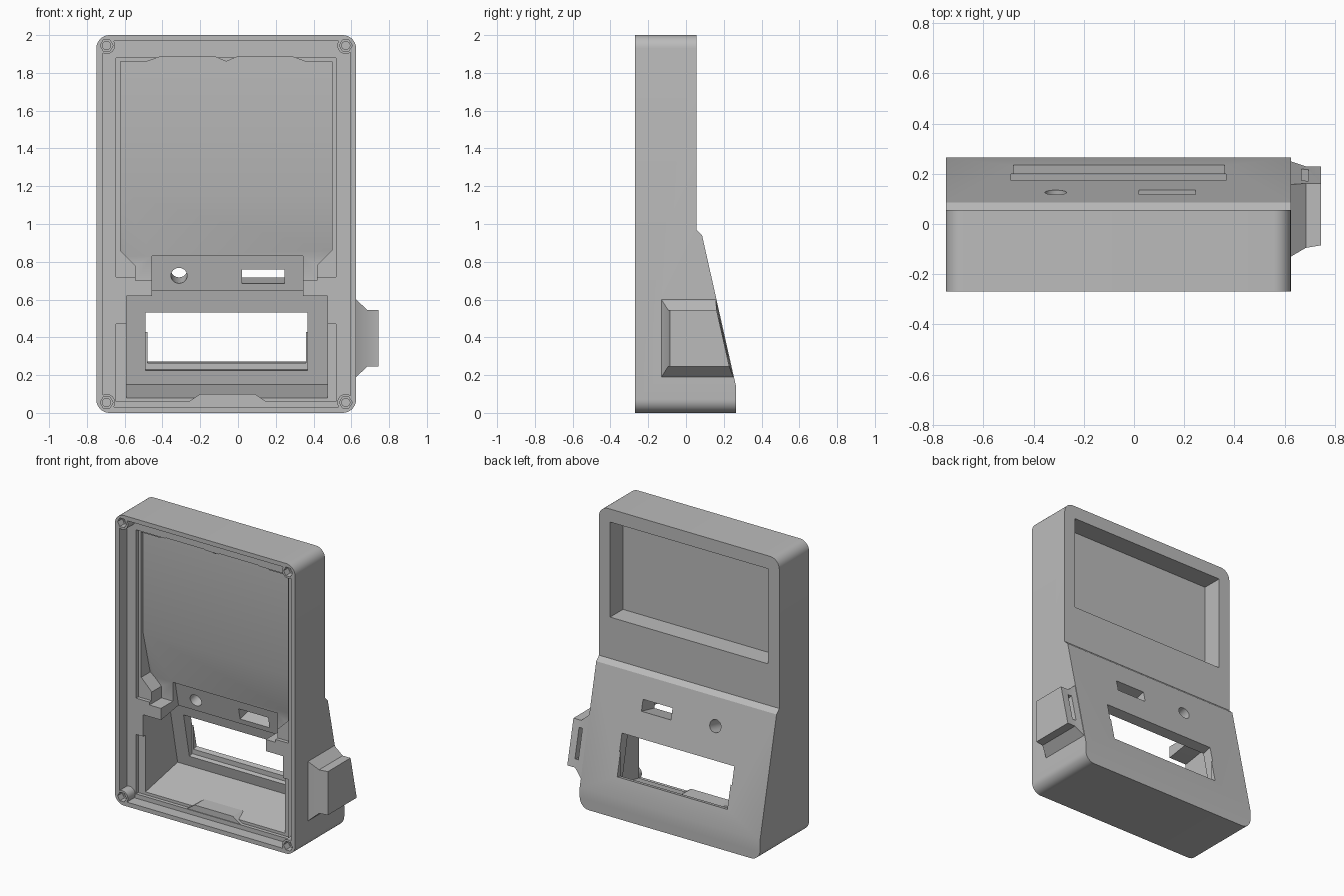
import bpy, bmesh, math
from mathutils import Vector

cube = bpy.data.objects.get("Cube")
if cube:
    bpy.data.objects.remove(cube, do_unlink=True)

grey = bpy.data.materials.new("plain_grey")
grey.use_nodes = True
colour = (0.5, 0.5, 0.5, 1)
grey.diffuse_color = colour
grey.node_tree.nodes["Principled BSDF"].inputs["Base Color"].default_value = colour

MID = -0.0625      # centre of the case across x
HALF = 0.6875      # half the case width


def make(name, bm):
    bmesh.ops.recalc_face_normals(bm, faces=bm.faces)
    mesh = bpy.data.meshes.new(name)
    bm.to_mesh(mesh)
    bm.free()
    ob = bpy.data.objects.new(name, mesh)
    bpy.context.scene.collection.objects.link(ob)
    mesh.materials.append(grey)
    return ob


def loft(name, rings):
    """Closed solid through rings of equal point count."""
    bm = bmesh.new()
    vs = [[bm.verts.new(p) for p in r] for r in rings]
    bm.faces.new(vs[0])
    bm.faces.new(vs[-1])
    for a, b in zip(vs, vs[1:]):
        for i in range(len(a)):
            j = (i + 1) % len(a)
            bm.faces.new((a[i], a[j], b[j], b[i]))
    return make(name, bm)


def prism_y(name, pts, y0, y1):
    return loft(name, [[(x, y, z) for x, z in pts] for y in (y0, y1)])


def prism_x(name, pts, x0, x1):
    return loft(name, [[(x, y, z) for y, z in pts] for x in (x0, x1)])


def rect(x0, x1, z0, z1):
    return [(x0, z0), (x1, z0), (x1, z1), (x0, z1)]


def disc(x, z, r, n):
    return [(x + r * math.cos(math.tau * i / n), z + r * math.sin(math.tau * i / n))
            for i in range(n)]


def rounded(x0, x1, z0, z1, r, n=8):
    pts = []
    for k, (cx, cz) in enumerate(((x1 - r, z1 - r), (x0 + r, z1 - r),
                                  (x0 + r, z0 + r), (x1 - r, z0 + r))):
        for i in range(n + 1):
            a = math.pi / 2 * (k + i / n)
            pts.append((cx + r * math.cos(a), cz + r * math.sin(a)))
    return pts


def combine(ob, tool, operation="DIFFERENCE"):
    mod = ob.modifiers.new("cut", "BOOLEAN")
    mod.operation, mod.object, mod.solver = operation, tool, "EXACT"
    bpy.context.view_layer.update()
    graph = bpy.context.evaluated_depsgraph_get()
    mesh = bpy.data.meshes.new_from_object(ob.evaluated_get(graph))
    ob.modifiers.clear()
    ob.data = mesh
    bpy.data.objects.remove(tool, do_unlink=True)


def slope_y(z):
    """Rear surface of the slanted lower half."""
    return 0.265 - (z - 0.14) * 0.225


# Outer case: rounded outline trimmed to the side profile
case = prism_y("case", rounded(MID - HALF, MID + HALF, 0, 2, 0.07), -0.27, 0.4)
profile = [(-0.5, -0.1), (0.265, -0.1), (0.265, 0.14), (0.085, 0.94),
           (0.055, 0.97), (0.055, 2.1), (-0.5, 2.1)]
combine(case, prism_x("profile", profile, -1, 1), "INTERSECT")

# Side housing, tapered out from the wall
rings = []
for x, y, z0, z1, inset in ((0.55, -0.13, 0.19, 0.60, 0.004), (0.625, -0.13, 0.19, 0.60, 0.004),
                            (0.685, -0.095, 0.245, 0.545, 0.012),
                            (0.745, -0.085, 0.245, 0.545, 0.012)):
    rings.append([(x, y, z0), (x, slope_y(z0) - inset, z0),
                  (x, slope_y(z1) - inset, z1), (x, y, z1)])
combine(case, loft("housing", rings), "UNION")

# Front opening: lip recess and shallow seats
combine(case, prism_y("lip", rect(-0.715, 0.595, 0.03, 1.97), -0.4, -0.19))
combine(case, prism_y("upper_seat", rect(-0.645, 0.52, 0.72, 1.88), -0.4, -0.165))
combine(case, prism_y("lower_seat", rect(-0.645, 0.52, 0.06, 0.47), -0.4, -0.165))

# Screen cavity with clipped lower corners and clip notches on top
half = [(0, 1.86), (0.06, 1.885), (0.35, 1.885), (0.42, 1.86), (0.56, 1.86),
        (0.56, 0.86), (0.48, 0.78), (0.48, 0.7)]
outline = [(MID + x, z) for x, z in half] + [(MID - x, z) for x, z in reversed(half[1:])]
cavity = prism_y("cavity", outline, -0.4, 0.2)
depth = [(-0.5, 2), (-0.145, 2), (-0.145, 1.16), (-0.06, 0.83), (-0.06, 0.6), (-0.5, 0.6)]
combine(cavity, prism_x("depth", depth, -1, 1), "INTERSECT")
combine(case, cavity)

# Control board recess and lower bay behind the slanted face
combine(case, prism_x("board_bay", [(-0.4, 0.6), (0.012, 0.6), (-0.037, 0.83),
                                    (-0.4, 0.83)], -0.455, 0.345))
combine(case, prism_x("lower_bay", [(-0.4, 0.035), (-0.185, 0.075), (0.185, 0.15), (0.08, 0.66),
                                    (-0.18, 0.62), (-0.4, 0.62)], -0.59, 0.475))

# Rear screen opening
combine(case, prism_y("screen_opening", rect(-0.665, 0.54, 1.255, 1.91), -0.085, 0.3))


def slanted(name, pts, z_shift=0.225, y0=-0.05, y1=0.35):
    """Cutter square to the slanted face, outline given near y = 0."""
    return loft(name, [[(x, y, z + z_shift * y) for x, z in pts] for y in (y0, y1)])


# Display window with a stepped inner frame, round button hole, socket slot
combine(case, slanted("window", rect(-0.48, 0.36, 0.218, 0.508), y0=0))
combine(case, slanted("window_step", rect(-0.49, 0.367, 0.185, 0.508), y0=0, y1=0.2))
combine(case, slanted("button_hole", disc(-0.312, 0.73, 0.043, 24)))
combine(case, slanted("socket_slot", rect(0.02, 0.245, 0.685, 0.765)))

# Narrow slot in the side housing
combine(case, slanted("side_slot", rect(0.668, 0.695, 0.25, 0.46), y0=0.12))

# Corner screw bosses with hexagonal holes
for sx in (-1, 1):
    for z in (0.055, 1.945):
        x = MID + sx * 0.633
        combine(case, prism_y("boss", disc(x, z, 0.045, 24), -0.27, -0.15), "UNION")
        combine(case, prism_y("nut_pocket", disc(x, z, 0.034, 6), -0.4, -0.22))
        combine(case, prism_y("screw_hole", disc(x, z, 0.022, 16), -0.4, -0.16))

# Low clip on the floor of the lower bay
clip = [(-0.26, 0.06), (-0.2, 0.1), (0.09, 0.1), (0.15, 0.06)]
combine(case, prism_y("clip", clip, -0.185, -0.08), "UNION")

# Smooth rounded corners, sharp edges elsewhere
bpy.ops.object.select_all(action="DESELECT")
case.select_set(True)
bpy.context.view_layer.objects.active = case
bpy.ops.object.shade_smooth_by_angle(angle=math.radians(25))
